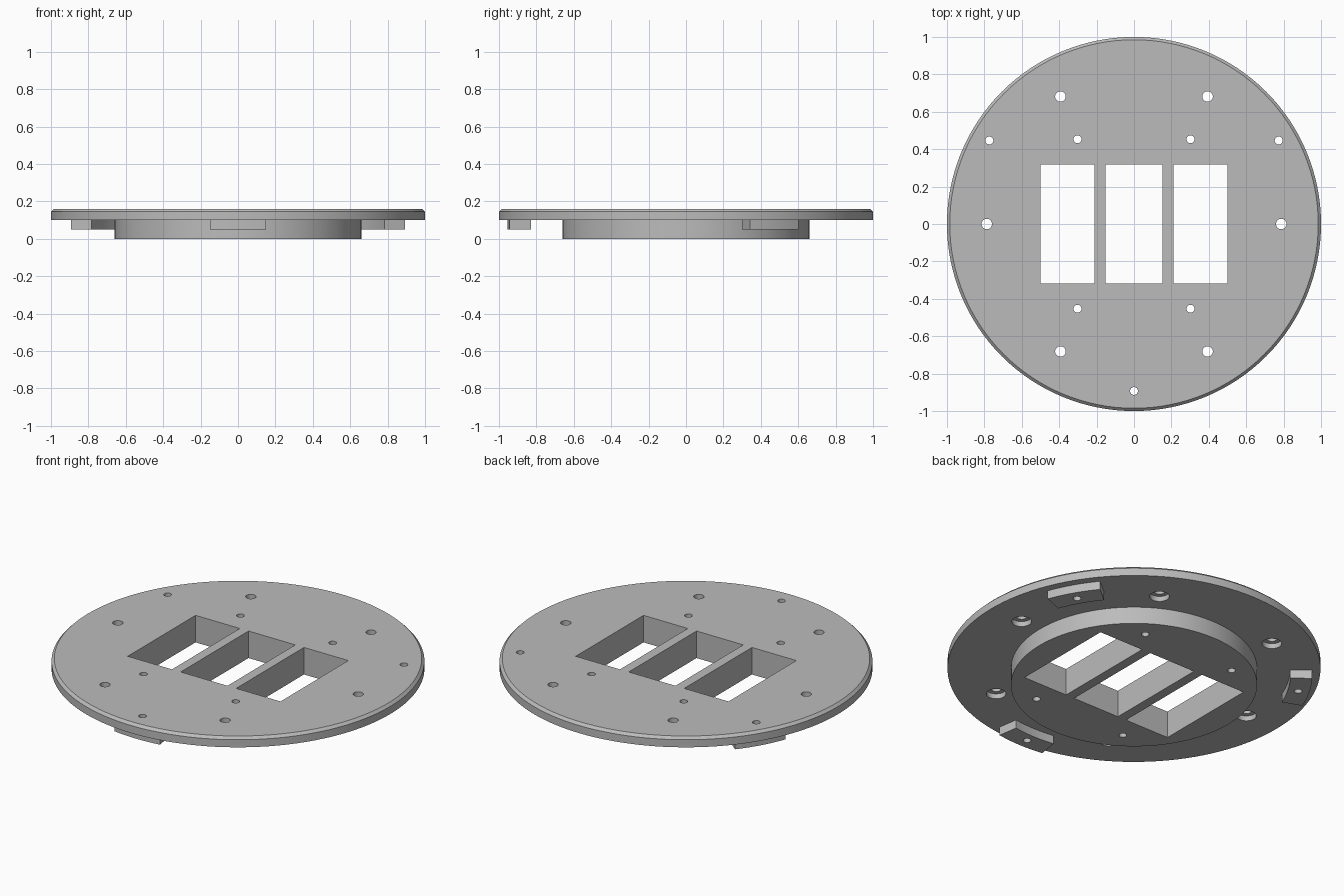
import bpy, bmesh
from math import sin, cos, radians, pi

if "Cube" in bpy.data.objects:
    bpy.data.objects.remove(bpy.data.objects["Cube"])

grey = bpy.data.materials.new("plain grey")
grey.use_nodes = True
colour = (0.5, 0.5, 0.5, 1)
grey.diffuse_color = colour
grey.node_tree.nodes["Principled BSDF"].inputs["Base Color"].default_value = colour


def make_object(name, bm):
    bmesh.ops.recalc_face_normals(bm, faces=bm.faces)
    mesh = bpy.data.meshes.new(name)
    bm.to_mesh(mesh)
    bm.free()
    mesh.materials.append(grey)
    obj = bpy.data.objects.new(name, mesh)
    bpy.context.collection.objects.link(obj)
    return obj


def lathe(bm, profile, x=0, y=0, sides=32):
    """Stack rings of (radius, height) into a closed solid."""
    rings = [[bm.verts.new((x + r * cos(2 * pi * i / sides),
                            y + r * sin(2 * pi * i / sides), z))
              for i in range(sides)] for r, z in profile]
    for low, high in zip(rings, rings[1:]):
        for i in range(sides):
            j = (i + 1) % sides
            bm.faces.new((low[i], low[j], high[j], high[i]))
    bm.faces.new(rings[0])
    bm.faces.new(rings[-1])


def box(bm, x0, x1, y0, y1, z0, z1):
    made = bmesh.ops.create_cube(bm, size=1)["verts"]
    for v in made:
        v.co = (x1 if v.co.x > 0 else x0, y1 if v.co.y > 0 else y0,
                z1 if v.co.z > 0 else z0)


def sector(name, angle, inner, outer, half, z0, z1, steps=8):
    """Ring segment with radial ends."""
    bm = bmesh.new()
    sweep = [radians(angle + half * (2 * i / steps - 1)) for i in range(steps + 1)]
    outline = [(outer * cos(a), outer * sin(a)) for a in sweep]
    outline += [(inner * cos(a), inner * sin(a)) for a in reversed(sweep)]
    base = bm.faces.new([bm.verts.new((x, y, z0)) for x, y in outline])
    top = bmesh.ops.extrude_face_region(bm, geom=[base])["geom"]
    for v in top:
        if isinstance(v, bmesh.types.BMVert):
            v.co.z = z1
    return make_object(name, bm)


# Round plate with bevelled top rim and the raised hub beneath it
bm = bmesh.new()
lathe(bm, [(0.66, 0), (0.66, 0.1), (1, 0.1), (1, 0.145), (0.985, 0.16)], sides=128)
parts = [make_object("plate_and_hub", bm)]

# Three mounting tabs under the rim
tab_angles = {"front_tab": -90, "left_tab": 30, "right_tab": 150}
for name, angle in tab_angles.items():
    parts.append(sector(name, angle, 0.838, 0.955, 9, 0.05, 0.1))

# One cutter for all openings
bm = bmesh.new()
for x0, x1 in ((-0.5, -0.21), (-0.153, 0.153), (0.21, 0.5)):
    box(bm, x0, x1, -0.317, 0.317, -0.1, 0.3)
small = [(-0.1), (0.3)]
for sx in (-1, 1):
    for sy in (-1, 1):
        lathe(bm, [(0.021, z) for z in small], sx * 0.302, sy * 0.453)
for angle in tab_angles.values():
    a = radians(angle)
    lathe(bm, [(0.021, z) for z in small], 0.893 * cos(a), 0.893 * sin(a))
# Bolt holes, counterbored from below
for i in range(6):
    a = i * pi / 3
    lathe(bm, [(0.053, 0.07), (0.053, 0.13), (0.028, 0.13), (0.028, 0.3)],
          0.787 * cos(a), 0.787 * sin(a))
cutter = make_object("opening_cutter", bm)
cutter.hide_render = True

# Cut the openings, then shade
for obj in parts:
    mod = obj.modifiers.new("openings", "BOOLEAN")
    mod.operation = "DIFFERENCE"
    mod.solver = "EXACT"
    mod.object = cutter
    bpy.ops.object.select_all(action="DESELECT")
    obj.select_set(True)
    bpy.context.view_layer.objects.active = obj
    bpy.ops.object.modifier_apply(modifier=mod.name)
    bpy.ops.object.shade_smooth_by_angle(angle=radians(30))
bpy.data.objects.remove(cutter)
